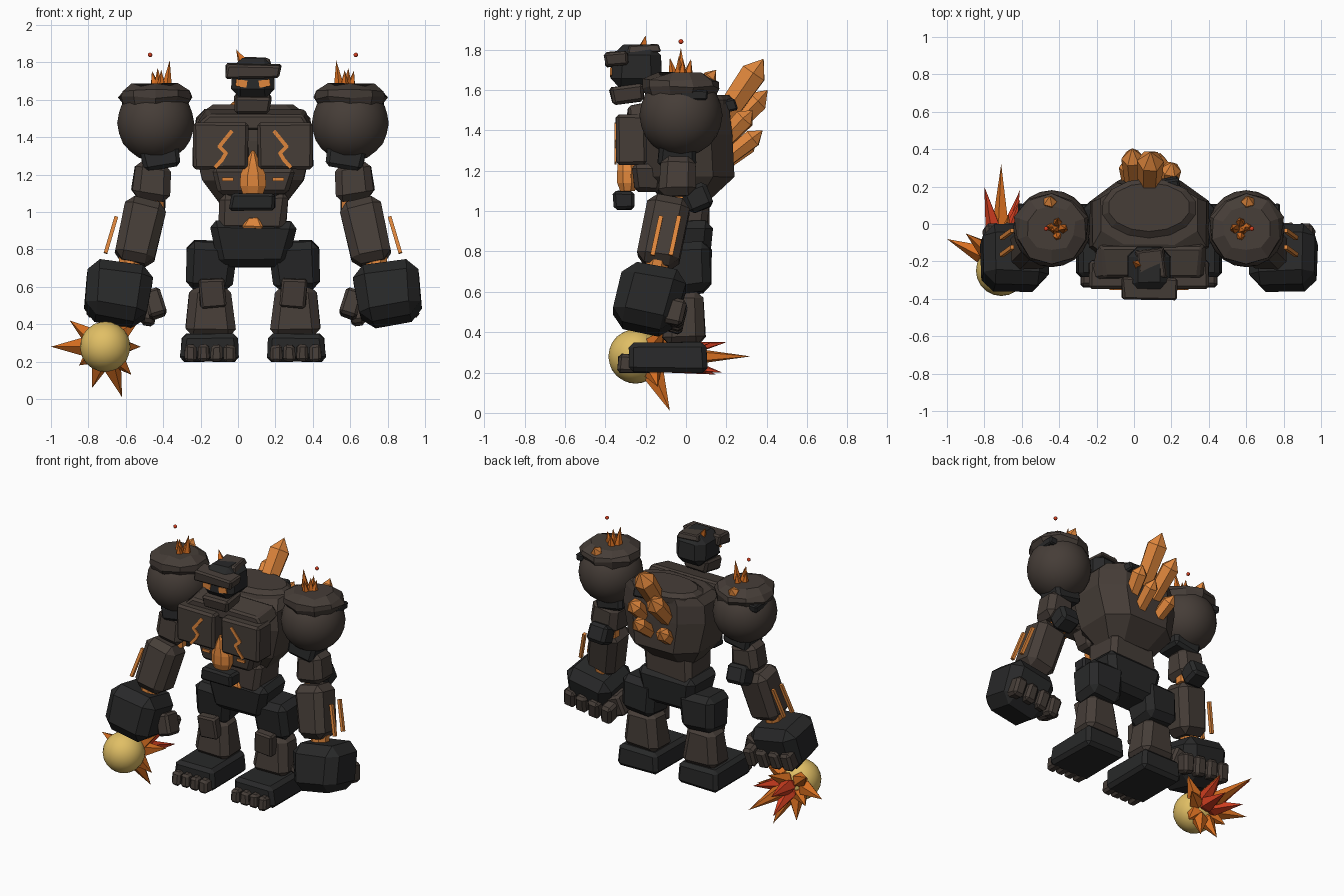
import bpy, bmesh, math, random
from mathutils import Vector, Matrix, Euler

if "Cube" in bpy.data.objects:
    bpy.data.objects.remove(bpy.data.objects["Cube"], do_unlink=True)

random.seed(4)
SHIFT = 0.08  # the body stands off-centre because one fist carries the fireball


def material(name, *rgb):
    m = bpy.data.materials.new(name)
    m.use_nodes = True
    m.diffuse_color = (*rgb, 1)
    m.node_tree.nodes["Principled BSDF"].inputs["Base Color"].default_value = (*rgb, 1)
    return m


BROWN = material("brown_stone", 0.061, 0.047, 0.039)
DARK = material("dark_stone", 0.021, 0.0213, 0.0215)
ORANGE = material("glowing_orange", 0.74, 0.24, 0.045)
FLAME = material("flame_orange", 0.69, 0.16, 0.015)
RED = material("flame_red", 0.66, 0.05, 0.015)
YELLOW = material("fireball_yellow", 0.75, 0.52, 0.13)


def finish(bm, name, mat, pair=False, smooth=False):
    """Turn a bmesh into an object, plus its mirror image when pair is set."""
    bmesh.ops.recalc_face_normals(bm, faces=bm.faces)
    for side in (("left", "right") if pair else ("",)):
        if side == "right":
            bmesh.ops.scale(bm, vec=(-1, 1, 1), verts=bm.verts)
            bmesh.ops.reverse_faces(bm, faces=bm.faces)
        label = f"{side}_{name}" if side else name
        me = bpy.data.meshes.new(label)
        bm.to_mesh(me)
        me.materials.append(mat)
        me.polygons.foreach_set("use_smooth", [smooth] * len(me.polygons))
        ob = bpy.data.objects.new(label, me)
        ob.location.x = SHIFT
        bpy.context.collection.objects.link(ob)
    bm.free()


def chunk(name, mat, loc, size, rot=(0, 0, 0), top=1.0, bottom=1.0, jitter=0.05, bevel=0.16, pair=False):
    """Chipped, tapered stone block."""
    bm = bmesh.new()
    bmesh.ops.create_cube(bm, size=1)
    for v in bm.verts:
        k = top if v.co.z > 0 else bottom
        v.co.x *= k
        v.co.y *= k
        v.co = Vector([(c + random.uniform(-jitter, jitter)) * s for c, s in zip(v.co, size)])
    if bevel:
        bmesh.ops.bevel(bm, geom=bm.edges[:], offset=bevel * min(size), segments=1, affect='EDGES')
    bm.transform(Matrix.Translation(loc) @ Euler(rot).to_matrix().to_4x4())
    finish(bm, name, mat, pair)


def loft(name, mat, rings, n=12, power=1.0, cx=0, pair=False, jitter=0.0):
    """Stack of rounded rings, each given as z, x radius, y radius, y centre."""
    bm = bmesh.new()
    loops = []
    for z, rx, ry, cy in rings:
        loop = []
        for i in range(n):
            a = math.tau * (i + 0.5) / n
            c, s = math.cos(a), math.sin(a)
            k = 1 + random.uniform(-jitter, jitter)
            loop.append(bm.verts.new((cx + k * rx * math.copysign(abs(c) ** power, c),
                                      cy + k * ry * math.copysign(abs(s) ** power, s),
                                      z + random.uniform(-jitter, jitter) * 0.2)))
        loops.append(loop)
    for a, b in zip(loops, loops[1:]):
        for i in range(n):
            bm.faces.new((a[i], a[(i + 1) % n], b[(i + 1) % n], b[i]))
    bm.faces.new(loops[0])
    bm.faces.new(loops[-1])
    finish(bm, name, mat, pair)


def spike(name, mat, base, tip, r, n=5, waist=0.1, foot=0.8, pair=False):
    """Crystal or flame: swells to its full radius at waist, then runs to a point."""
    base, tip = Vector(base), Vector(tip)
    d = tip - base
    q = d.to_track_quat('Z', 'Y')
    bm = bmesh.new()
    loops = []
    for f, k in ((0, foot), (waist, 1)):
        loops.append([bm.verts.new(base + d * f + q @ Vector(
            (r * k * math.cos(math.tau * i / n), r * k * math.sin(math.tau * i / n), 0))) for i in range(n)])
    point = bm.verts.new(tip)
    low, high = loops
    bm.faces.new(low)
    for i in range(n):
        j = (i + 1) % n
        bm.faces.new((low[i], low[j], high[j], high[i]))
        bm.faces.new((high[i], high[j], point))
    finish(bm, name, mat, pair)


def bar(name, mat, a, b, width, depth):
    """Straight strip from a to b on both sides of the body, width across the front."""
    a, b = Vector(a), Vector(b)
    along = (b - a).normalized()
    across = along.cross(Vector((0, 1, 0))).normalized()
    turn = Matrix((across, along.cross(across), along)).transposed().to_4x4()
    bm = bmesh.new()
    bmesh.ops.create_cube(bm, size=1)
    bmesh.ops.scale(bm, vec=(width, depth, (b - a).length + width * 0.5), verts=bm.verts)
    bm.transform(Matrix.Translation((a + b) / 2) @ turn)
    finish(bm, name, mat, True)


def ball(name, mat, loc, radius, pair=False, smooth=True):
    bm = bmesh.new()
    bmesh.ops.create_icosphere(bm, subdivisions=3, radius=radius, matrix=Matrix.Translation(loc))
    finish(bm, name, mat, pair, smooth)


# Head
chunk("head", DARK, (0, -0.245, 1.715), (0.235, 0.255, 0.215), top=0.92, jitter=0.02, bevel=0.24)
chunk("head_cap", BROWN, (0.01, -0.215, 1.805), (0.16, 0.17, 0.04), (0.05, 0, 0.1), top=0.85, jitter=0.03)
chunk("jaw", BROWN, (0, -0.29, 1.58), (0.20, 0.18, 0.09), (0.12, 0, 0), bottom=0.9)
chunk("brow", BROWN, (0, -0.345, 1.755), (0.285, 0.12, 0.07), (0.1, 0, 0))
chunk("eye", ORANGE, (0.062, -0.371, 1.688), (0.06, 0.009, 0.038), (0, -0.15, 0), jitter=0, bevel=0, pair=True)
spike("head_horn", FLAME, (-0.05, -0.22, 1.79), (-0.09, -0.2, 1.87), 0.03, 4)

# Torso
loft("torso", BROWN, [(1.05, 0.19, 0.12, 0), (1.17, 0.285, 0.24, 0.01), (1.38, 0.335, 0.24, 0),
                      (1.5, 0.32, 0.23, 0), (1.55, 0.27, 0.17, 0.05)], 8, 0.7, jitter=0.015)
loft("neck_rim", BROWN, [(1.51, 0.25, 0.155, 0.085), (1.55, 0.255, 0.16, 0.085), (1.575, 0.22, 0.13, 0.09)], 14)
chunk("collar", BROWN, (0, -0.2, 1.495), (0.6, 0.2, 0.08), (0.2, 0, 0), top=0.85)
chunk("back_collar_stone", DARK, (0.1, 0.19, 1.52), (0.14, 0.1, 0.06), (0.2, 0, 0.2))
chunk("chest_plate", BROWN, (0.172, -0.27, 1.355), (0.295, 0.155, 0.25), jitter=0.015, bevel=0.1, pair=True)
chunk("belly", BROWN, (0, -0.19, 1.165), (0.46, 0.16, 0.14), bottom=0.8, jitter=0.02)
chunk("rib_slit", ORANGE, (0.135, -0.274, 1.175), (0.06, 0.009, 0.018), jitter=0, bevel=0, pair=True)
loft("chest_core", ORANGE, [(1.1, 0.06, 0.04, -0.29), (1.14, 0.075, 0.055, -0.29), (1.2, 0.073, 0.055, -0.29),
                            (1.26, 0.045, 0.045, -0.295), (1.33, 0.008, 0.025, -0.3)], 8)
crack = [(0.115, 1.43), (0.18, 1.35), (0.145, 1.315), (0.165, 1.28), (0.2, 1.24)]
for (x1, z1), (x2, z2) in zip(crack, crack[1:]):
    bar("chest_crack", ORANGE, (x1, -0.349, z1), (x2, -0.349, z2), 0.02, 0.009)

# Waist and pelvis
chunk("waist", BROWN, (0, -0.02, 1.0), (0.36, 0.26, 0.2))
chunk("belt_stone", DARK, (0, -0.31, 1.055), (0.25, 0.1, 0.09))
chunk("waist_ember", ORANGE, (0, -0.14, 0.945), (0.12, 0.07, 0.065), top=0.5)
chunk("pelvis", DARK, (0, -0.01, 0.83), (0.47, 0.3, 0.25), bottom=0.8, jitter=0.03)

# Legs
chunk("thigh", DARK, (0.225, 0.01, 0.72), (0.26, 0.25, 0.25), (0.1, -0.06, 0), bottom=0.9, pair=True)
chunk("shin", BROWN, (0.23, -0.01, 0.475), (0.275, 0.22, 0.29), top=0.78, bevel=0.2, jitter=0.04, pair=True)
chunk("knee", BROWN, (0.215, -0.12, 0.57), (0.14, 0.07, 0.15), (0.1, 0.1, 0), pair=True)
chunk("foot", DARK, (0.23, -0.09, 0.275), (0.32, 0.4, 0.15), top=0.93, jitter=0.02, pair=True)
for i in range(4):
    chunk("toe", BROWN, (0.125 + i * 0.07, -0.29, 0.245), (0.068, 0.1, 0.09), top=0.85, bevel=0.22, pair=True)

# Shoulders
ball("shoulder", BROWN, (0.52, -0.025, 1.475), 0.206, True)
loft("shoulder_cap", BROWN, [(1.57, 0.18, 0.17, -0.025), (1.61, 0.203, 0.195, -0.025),
                             (1.645, 0.19, 0.183, -0.025), (1.68, 0.13, 0.12, -0.025)],
     10, cx=0.52, pair=True, jitter=0.06)
chunk("shoulder_chip", DARK, (0.67, 0.04, 1.575), (0.06, 0.13, 0.05), pair=True)
for dx, dy, h in ((-0.045, 0, 0.14), (0.02, -0.01, 0.1), (0.05, 0.01, 0.085), (0, 0.05, 0.085), (0, -0.055, 0.09)):
    spike("shoulder_flame", FLAME, (0.49 + dx * 0.6, -0.025 + dy * 0.6, 1.65),
          (0.49 + dx, -0.025 + dy, 1.67 + h), 0.03, 5, pair=True)
spike("shoulder_crystal", ORANGE, (0.53, 0.1, 1.64), (0.53, 0.15, 1.7), 0.038, 5, 0.4, pair=True)
ball("floating_ember", RED, (0.55, -0.025, 1.84), 0.012, True, False)

# Arms
chunk("arm_root", DARK, (0.495, -0.045, 1.295), (0.2, 0.18, 0.13), (0, 0.2, 0), pair=True)
chunk("upper_arm", BROWN, (0.54, -0.04, 1.165), (0.21, 0.19, 0.2), (0, -0.12, 0), top=0.85, bevel=0.2, pair=True)
chunk("elbow_stone", DARK, (0.54, 0.06, 1.065), (0.14, 0.13, 0.13), (0.4, 0, 0), pair=True)
loft("elbow_glow", ORANGE, [(1.02, 0.06, 0.06, -0.03), (1.1, 0.06, 0.06, -0.03)], 8, cx=0.53, pair=True)
chunk("forearm", BROWN, (0.605, -0.112, 0.895), (0.23, 0.22, 0.35), (-0.2, -0.22, 0),
      bottom=0.96, jitter=0.03, bevel=0.2, pair=True)
loft("wrist_glow", ORANGE, [(0.69, 0.06, 0.06, -0.15), (0.76, 0.06, 0.06, -0.14)], 8, cx=0.66, pair=True)
for y in (-0.125, -0.035):
    bar("forearm_stripe", ORANGE, (0.732, y, 0.97), (0.787, y - 0.04, 0.785), 0.02, 0.022)

# Fists
chunk("fist", DARK, (0.725, -0.185, 0.56), (0.35, 0.33, 0.31), (-0.24, -0.18, 0),
      bottom=0.96, jitter=0.04, bevel=0.2, pair=True)
for i in range(4):
    chunk("finger", BROWN, (0.555 + i * 0.096, -0.055, 0.465 + i * 0.012), (0.08, 0.1, 0.13),
          (-0.25, -0.15, 0), bevel=0.22, pair=True)
chunk("thumb", BROWN, (0.525, -0.14, 0.51), (0.1, 0.13, 0.14), (-0.2, 0.3, 0), pair=True)

# Back crystals: base x, base z, tip x, tip y, tip z, radius
for bx, bz, tx, ty, tz, r in ((0, 1.4, 0.01, 0.385, 1.755, 0.072), (-0.07, 1.33, -0.09, 0.405, 1.6, 0.062),
                              (0.09, 1.3, 0.125, 0.33, 1.5, 0.055), (0.04, 1.21, 0.06, 0.38, 1.4, 0.05),
                              (-0.09, 1.2, -0.12, 0.35, 1.36, 0.048)):
    spike("back_crystal", ORANGE, (bx, 0.14, bz), (tx, ty, tz), r, 6, 0.8, 0.8)

# Fireball with its burst of flames trailing behind
core = Vector((-0.79, -0.25, 0.28))
ball("fireball", YELLOW, core, 0.135)
flames = [(-0.29, 0.17, 0), (0, 0.57, 0), (0.09, 0.17, -0.27), (-0.19, 0.2, 0.14), (0.19, 0.2, 0),
          (-0.07, 0.14, -0.22), (0.18, 0.15, 0.14), (0.14, 0.11, -0.15), (-0.14, 0.14, -0.1), (0.04, 0.3, 0.13)]
embers = [(-0.09, 0.45, 0.07), (0.1, 0.43, -0.08), (0.1, 0.38, 0.07), (-0.07, 0.4, -0.09)]
for mat, tips in ((FLAME, flames), (RED, embers)):
    for tip in tips:
        d = Vector(tip)
        spike("fireball_flame", mat, core + Vector((0, 0.04, 0)) + d.normalized() * 0.06, core + d, 0.052, 5, 0.25, 0.5)
